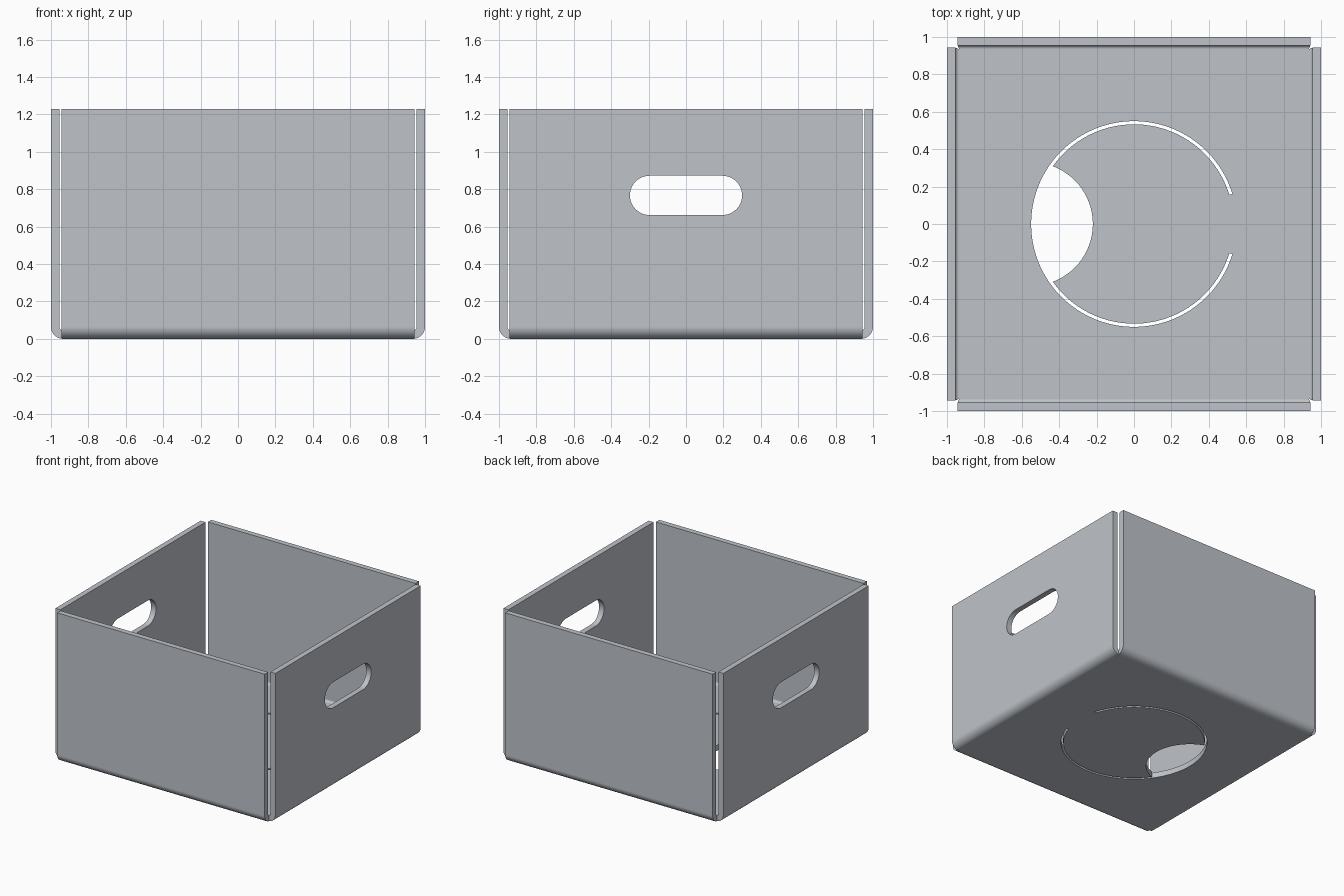
import bpy, bmesh
from math import sin, cos, pi, radians, asin
from mathutils import Matrix, Vector

if "Cube" in bpy.data.objects:
    bpy.data.objects.remove(bpy.data.objects["Cube"])

HEIGHT, SHEET, BEND = 1.23, 0.045, 0.065
FLOOR = 1 - BEND            # half width of the flat floor
WALL = 0.943                # half width of each wall
STEPS = 10

steel = bpy.data.materials.new("grey steel")
steel.use_nodes = True
colour = (0.52, 0.55, 0.59, 1)
steel.diffuse_color = colour
steel.node_tree.nodes["Principled BSDF"].inputs["Base Color"].default_value = colour


def make_object(name, bm):
    bmesh.ops.recalc_face_normals(bm, faces=bm.faces)
    mesh = bpy.data.meshes.new(name)
    bm.to_mesh(mesh)
    bm.free()
    mesh.materials.append(steel)
    obj = bpy.data.objects.new(name, mesh)
    bpy.context.collection.objects.link(obj)
    return obj


def arc(cx, cy, r, a0, a1, n):
    return [(cx + r * cos(a0 + (a1 - a0) * i / n),
             cy + r * sin(a0 + (a1 - a0) * i / n)) for i in range(n + 1)]


def prism(name, outline, depth):
    """Closed outline in x, y, extruded along z and centred on z = 0."""
    bm = bmesh.new()
    face = bm.faces.new([bm.verts.new((x, y, -depth / 2)) for x, y in outline])
    new = bmesh.ops.extrude_face_region(bm, geom=[face])["geom"]
    bmesh.ops.translate(bm, vec=(0, 0, depth),
                        verts=[v for v in new if isinstance(v, bmesh.types.BMVert)])
    obj = make_object(name, bm)
    obj.hide_render = True
    return obj


# Wall section: outer bend, up to the rim, down the inside, inner bend
outer = arc(FLOOR, BEND, BEND, -pi / 2, 0, STEPS)
inner = arc(FLOOR, BEND, BEND - SHEET, 0, -pi / 2, STEPS)
section = outer + [(1, HEIGHT), (1 - SHEET, HEIGHT)] + inner

# Folded tray: four walls joined to a two-sided floor
bm = bmesh.new()
for k in range(4):
    turn = Matrix.Rotation(k * pi / 2, 3, 'Z')
    ends = []
    for side in (-1, 1):
        row = []
        for d, z in section:
            half = FLOOR + (WALL - FLOOR) * min(1, (d - FLOOR) / (1 - SHEET - FLOOR))
            row.append(bm.verts.new(turn @ Vector((d, side * half, z))))
        ends.append(row)
        bm.faces.new(row)
    a, b = ends
    for i in range(len(section) - 1):
        bm.faces.new((a[i], a[i + 1], b[i + 1], b[i]))
for z in (0, SHEET):
    bm.faces.new([bm.verts.new((x * FLOOR, y * FLOOR, z))
                  for x, y in ((-1, -1), (1, -1), (1, 1), (-1, 1))])
bmesh.ops.remove_doubles(bm, verts=bm.verts, dist=0.0005)
tray = make_object("folded_tray", bm)

# Hand holes through both side walls
grip = arc(0.195, 0, 0.105, -pi / 2, pi / 2, 20) + arc(-0.195, 0, 0.105, pi / 2, 3 * pi / 2, 20)
hand_cutter = prism("hand_hole_cutter", grip, 3)
hand_cutter.data.transform(Matrix.Translation((0, 0, 0.767))
                           @ Matrix.Rotation(pi / 2, 4, 'Z') @ Matrix.Rotation(pi / 2, 4, 'X'))

# Knock-out disc: a thin ring slot that widens into a finger hole
RING, SLOT, FINGER = 0.55, 0.533, 0.33
start = radians(17)
cx = -RING
x_meet = (FINGER ** 2 - SLOT ** 2 - cx ** 2) / (-2 * cx) * -1
x_meet = (SLOT ** 2 - FINGER ** 2 + cx ** 2) / (2 * cx)
y_meet = (SLOT ** 2 - x_meet ** 2) ** 0.5
ring_angle = pi - asin(y_meet / SLOT)
finger_angle = asin(y_meet / FINGER)
slot = (arc(0, 0, RING, start, 2 * pi - start, 96)
        + arc(0, 0, SLOT, 2 * pi - start, 2 * pi - ring_angle, 32)
        + arc(cx, 0, FINGER, -finger_angle, finger_angle, 28)[1:-1]
        + arc(0, 0, SLOT, ring_angle, start, 32))
slot_cutter = prism("floor_slot_cutter", slot, 0.3)

# Cut the openings, then shade
bpy.context.view_layer.objects.active = tray
tray.select_set(True)
for cutter in (hand_cutter, slot_cutter):
    mod = tray.modifiers.new("opening", 'BOOLEAN')
    mod.operation, mod.solver, mod.object = 'DIFFERENCE', 'EXACT', cutter
    bpy.ops.object.modifier_apply(modifier=mod.name)
    bpy.data.objects.remove(cutter)
bpy.ops.object.shade_smooth_by_angle(angle=radians(30))
weighted = tray.modifiers.new("flat walls", 'WEIGHTED_NORMAL')
weighted.keep_sharp = True
